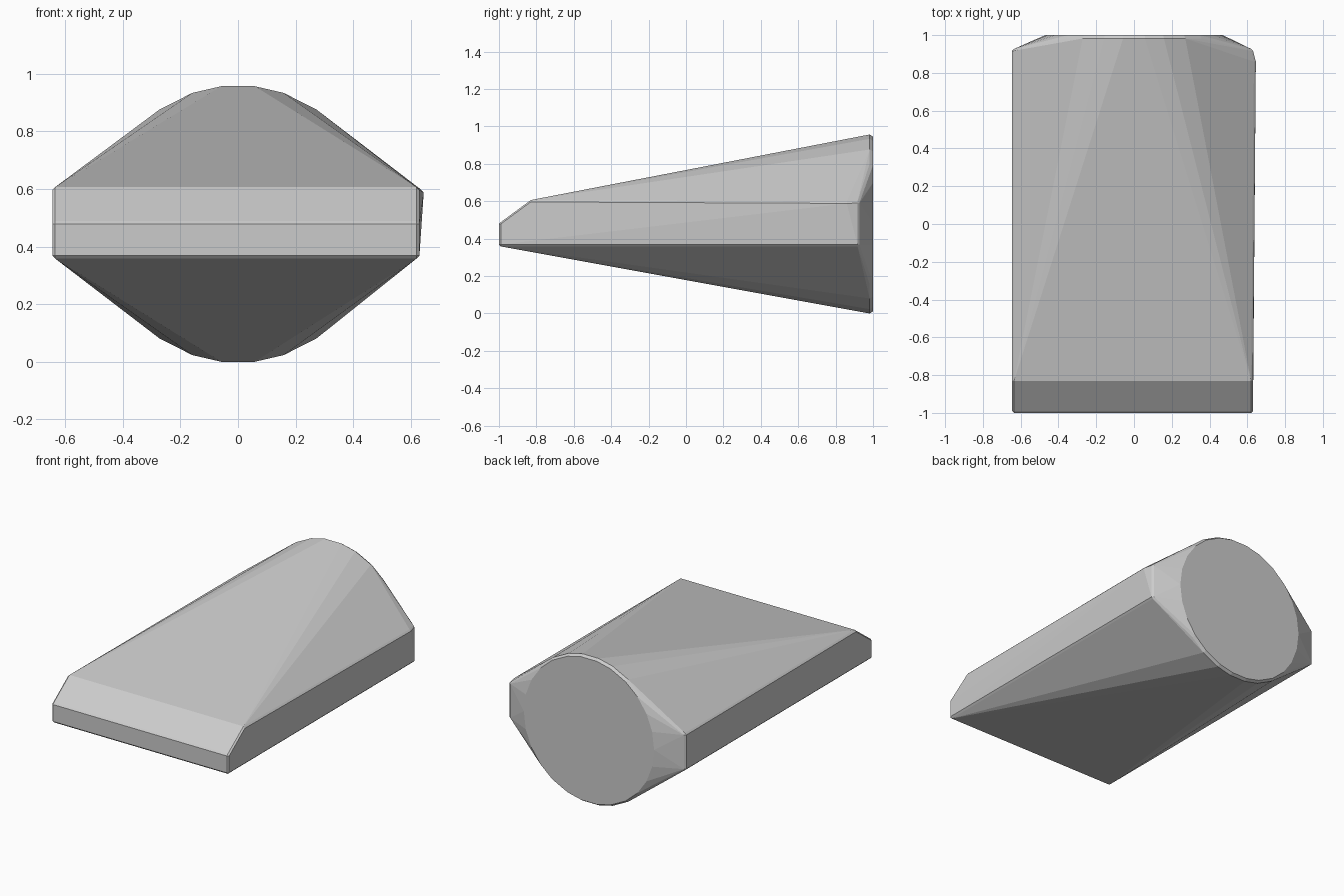
import bpy, bmesh, math

if "Cube" in bpy.data.objects:
    bpy.data.objects.remove(bpy.data.objects["Cube"])

R = 0.01          # edge softening radius
CZ = 0.48         # height of the round end centre
bm = bmesh.new()


def corner(x, y, z):
    """Small octahedron, so that the hull gets a softened corner."""
    for axis in range(3):
        for s in (-R, R):
            p = [x, y, z]
            p[axis] += s
            bm.verts.new(p)


# flat wedge-shaped end and the sides
for x in (-0.635, 0.62):
    corner(x, -0.99, 0.37)
    corner(x, -0.99, 0.48)
    corner(x, -0.83, 0.598)
    corner(x, 0.917, 0.37)
    corner(x, 0.917, 0.592)
corner(0.635, 0.86, 0.59)      # slight bulge at the rear right

# round end: two rings give it a thin chamfer
for y, radius in ((0.982, 0.482), (1.0, 0.47)):
    for a in (6.9, 19.2, 34.3, 48, 62, 76, 90):
        dx = radius * math.cos(math.radians(90 - a))
        dz = radius * math.cos(math.radians(a))
        for sx in ((-1, 1)):
            for sz in ((-1, 1) if a < 90 else (1,)):
                bm.verts.new((sx * dx, y, CZ + sz * dz))

# wrap everything in one convex skin
res = bmesh.ops.convex_hull(bm, input=bm.verts[:], use_existing_faces=False)
junk = {g for g in res["geom_interior"] + res["geom_unused"]
        if isinstance(g, bmesh.types.BMVert)}
bmesh.ops.delete(bm, geom=list(junk), context='VERTS')
bmesh.ops.dissolve_limit(bm, angle_limit=math.radians(0.5),
                         verts=bm.verts[:], edges=bm.edges[:])
bmesh.ops.recalc_face_normals(bm, faces=bm.faces[:])

# stand on the ground
low = min(v.co.z for v in bm.verts)
for v in bm.verts:
    v.co.z -= low

mesh = bpy.data.meshes.new("wedge_body")
bm.to_mesh(mesh)
bm.free()
body = bpy.data.objects.new("wedge_body", mesh)
bpy.context.collection.objects.link(body)
